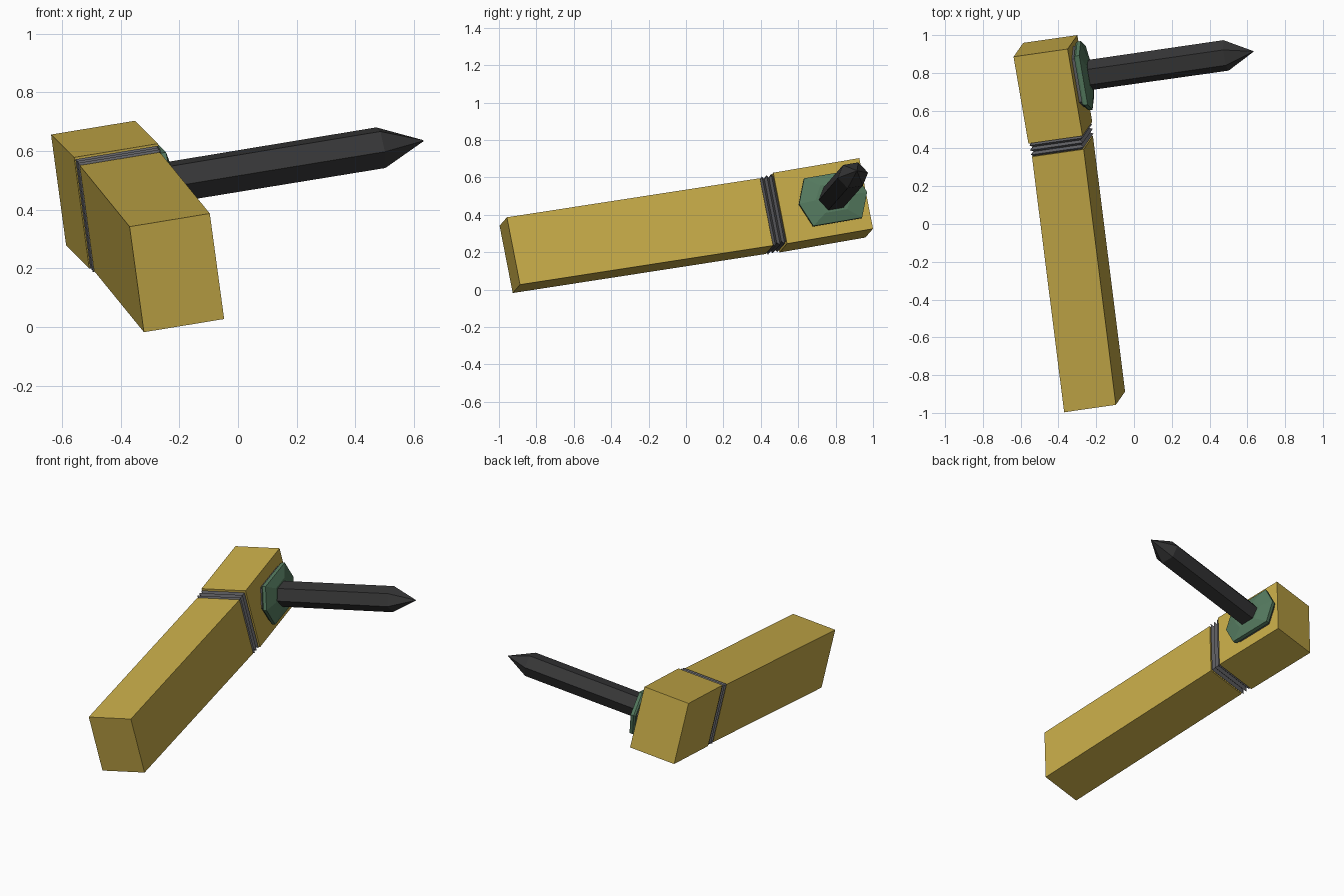
import bpy, bmesh
from mathutils import Vector, Matrix

if "Cube" in bpy.data.objects:
    bpy.data.objects.remove(bpy.data.objects["Cube"])

# Tilted local frame: X = spike direction, Y = along the head, Z = up the head
Y = Vector((-0.167, 0.9725, 0.167)).normalized()
Z = Vector((-0.134, -0.18, 0.974))
Z = (Z - Y * Z.dot(Y)).normalized()
X = Y.cross(Z)
FRAME = Matrix.Translation((-0.39, 0.483, 0.412)) @ Matrix((X, Y, Z)).transposed().to_4x4()


def material(name, rgb):
    m = bpy.data.materials.new(name)
    m.diffuse_color = (*rgb, 1)
    m.use_nodes = True
    m.node_tree.nodes["Principled BSDF"].inputs["Base Color"].default_value = m.diffuse_color
    return m


gold = material("mustard yellow", (0.57, 0.41, 0.065))
grey = material("medium grey", (0.115, 0.115, 0.125))
green = material("dull green", (0.09, 0.195, 0.115))
black = material("charcoal", (0.036, 0.036, 0.037))


def loft(name, rings, mat):
    """Join equal-sized rings of points with quads and cap both ends."""
    bm = bmesh.new()
    loops = [[bm.verts.new(p) for p in ring] for ring in rings]
    for a, b in zip(loops, loops[1:]):
        for i in range(len(a)):
            j = (i + 1) % len(a)
            bm.faces.new((a[i], a[j], b[j], b[i]))
    bm.faces.new(loops[0])
    bm.faces.new(loops[-1])
    bmesh.ops.recalc_face_normals(bm, faces=bm.faces)
    me = bpy.data.meshes.new(name)
    bm.to_mesh(me)
    bm.free()
    me.materials.append(mat)
    ob = bpy.data.objects.new(name, me)
    ob.matrix_world = FRAME
    bpy.context.collection.objects.link(ob)


def rect(x, y, z, w, h):
    return [(x + i * w / 2, y, z + k * h / 2) for i, k in ((-1, -1), (1, -1), (1, 1), (-1, 1))]


def hexagon(d, point, half, height):
    """Stretched hexagon standing d away from the side face of the head."""
    pts = [(point, 0), (half, height), (-half, height), (-point, 0), (-half, -height), (half, -height)]
    return [(0.1465 + d, 0.285 + a, b) for a, b in pts]


# Main body and head blocks
loft("long_body", [rect(-0.059, -1.453, 0.025, 0.28, 0.37), rect(-0.002, -0.075, -0.006, 0.28, 0.37)], gold)
loft("head_block", [rect(0, 0, 0, 0.293, 0.39), rect(0, 0.473, 0, 0.293, 0.388)], gold)

# Ridged neck: alternating valleys and ridges
neck = []
for i in range(7):
    t = i / 6
    w, h = (0.288, 0.382) if i % 2 else (0.255, 0.345)
    neck.append(rect(-0.002 * (1 - t), -0.076 + 0.077 * t, -0.006 * (1 - t), w, h))
loft("ridged_neck", neck, grey)

# Collar plate on the side of the head, with a thin backing
loft("collar_backing", [hexagon(d, 0.165, 0.118, 0.115) for d in (-0.005, 0.02)], grey)
loft("collar", [hexagon(0.015, 0.18, 0.128, 0.125), hexagon(0.025, 0.187, 0.134, 0.131),
                hexagon(0.045, 0.187, 0.134, 0.131), hexagon(0.065, 0.10, 0.06, 0.075)], green)

# Pointed spike
loft("spike", [hexagon(0.03, 0.081, 0.042, 0.063), hexagon(0.80, 0.083, 0.042, 0.064),
               hexagon(0.948, 0.002, 0.001, 0.002)], black)
